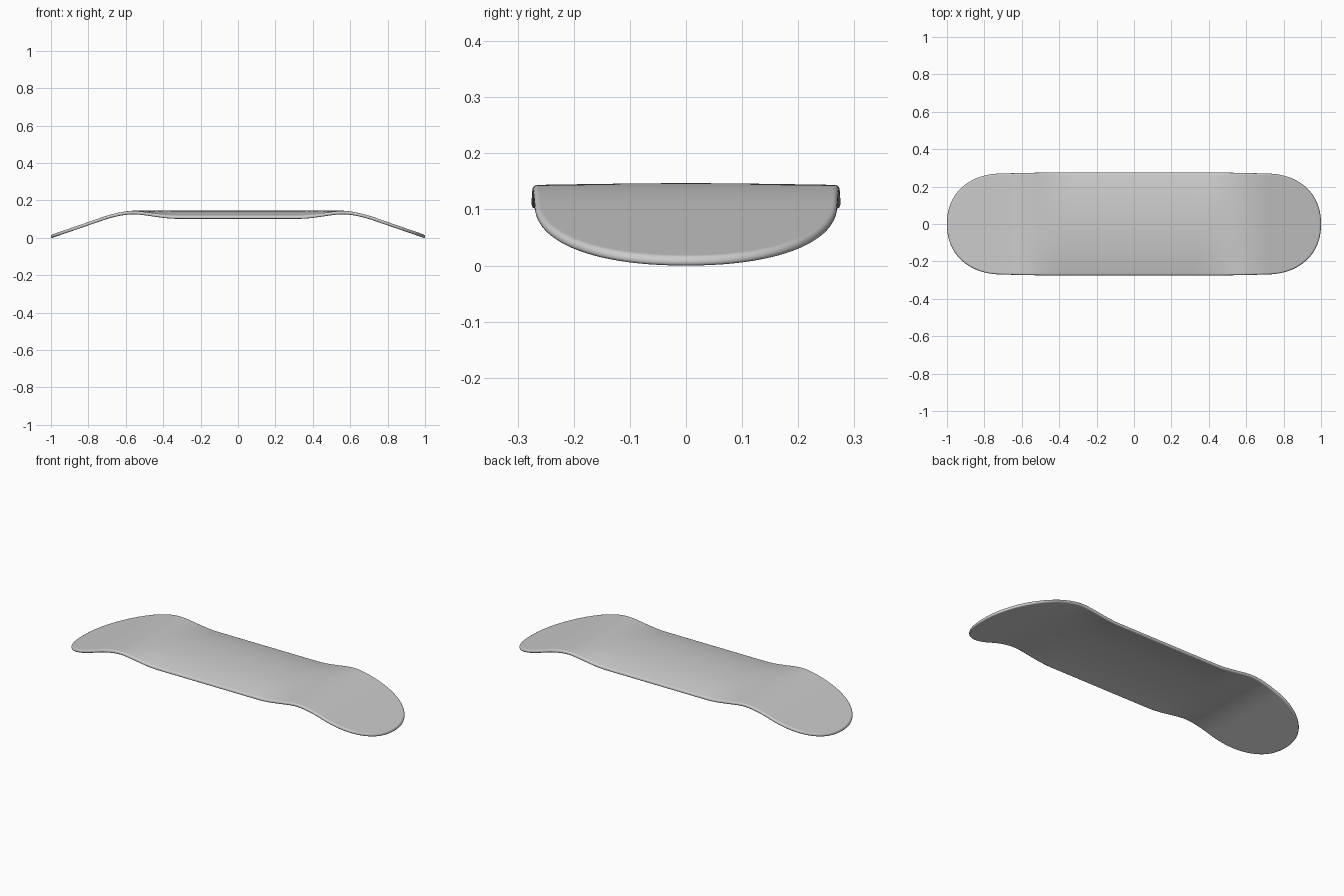
import bpy, bmesh
from math import sin, cos, pi

if "Cube" in bpy.data.objects:
    bpy.data.objects.remove(bpy.data.objects["Cube"])

THICK, SPINE, HALF_W = 0.018, 0.73, 0.275


def smooth(a, b, v):
    t = min(max((v - a) / (b - a), 0), 1)
    return t * t * (3 - 2 * t)


# Height of the upper face: bent-down ends plus sides drooping mid-board
def height(x, y):
    ax = abs(x)
    lo, hi = 0.52, 0.72
    if ax < lo:
        drop = 0
    elif ax < hi:
        drop = 0.345 * (ax - lo) ** 2 / (2 * (hi - lo))
    else:
        drop = 0.345 * (ax - (lo + hi) / 2)
    droop = 0.029 * (1 - smooth(0.32, 0.6, ax)) * (abs(y) / HALF_W) ** 2.2
    return 0.149 - drop - droop


# Plan outline: nearly straight sides with superellipse ends
def quarter():
    pts = []
    for i in range(33):
        t = pi / 2 * i / 32
        pts.append((0.7 + 0.3 * cos(t) ** (2 / 2.2), 0.27 * sin(t) ** (2 / 2.2)))
    pts[0], pts[-1] = (1.0, 0.0), (0.7, 0.27)
    for i in range(1, 33):
        x = 0.7 * (1 - i / 32)
        pts.append((x, HALF_W - 0.005 * max(0, (x - 0.4) / 0.3) ** 2))
    return pts


q = quarter()
outline = q + [(-x, y) for x, y in reversed(q[:-1])]
outline += [(x, -y) for x, y in reversed(outline[1:-1])]

# Section from the spine over the top, round the edge and back underneath
r = 0.008
section = [(i / 14 * 0.96, 0) for i in range(15)]
for i in range(9):
    a = pi * i / 8
    section.append((1 - r * (1 - sin(a)) / HALF_W, -THICK / 2 + THICK / 2 * cos(a)))
section += [(i / 14 * 0.96, -THICK) for i in range(14, -1, -1)]

bm = bmesh.new()
rings = []
for s, dz in section:
    ring = []
    for x, y in outline:
        cx = min(max(x, -SPINE), SPINE)
        px, py = cx + s * (x - cx), s * y
        ring.append(bm.verts.new((px, py, height(px, py) + dz)))
    rings.append(ring)
n = len(outline)
for a, b in zip(rings, rings[1:]):
    for i in range(n):
        j = (i + 1) % n
        bm.faces.new((a[i], b[i], b[j], a[j]))
bmesh.ops.remove_doubles(bm, verts=bm.verts, dist=1e-5)
bmesh.ops.recalc_face_normals(bm, faces=bm.faces)
low = min(v.co.z for v in bm.verts)
bmesh.ops.translate(bm, verts=bm.verts, vec=(0, 0, -low))

mesh = bpy.data.meshes.new("skateboard_deck")
bm.to_mesh(mesh)
bm.free()
deck = bpy.data.objects.new("skateboard_deck", mesh)
bpy.context.collection.objects.link(deck)
bpy.context.view_layer.objects.active = deck
deck.select_set(True)
bpy.ops.object.shade_smooth_by_angle(angle=0.7)
